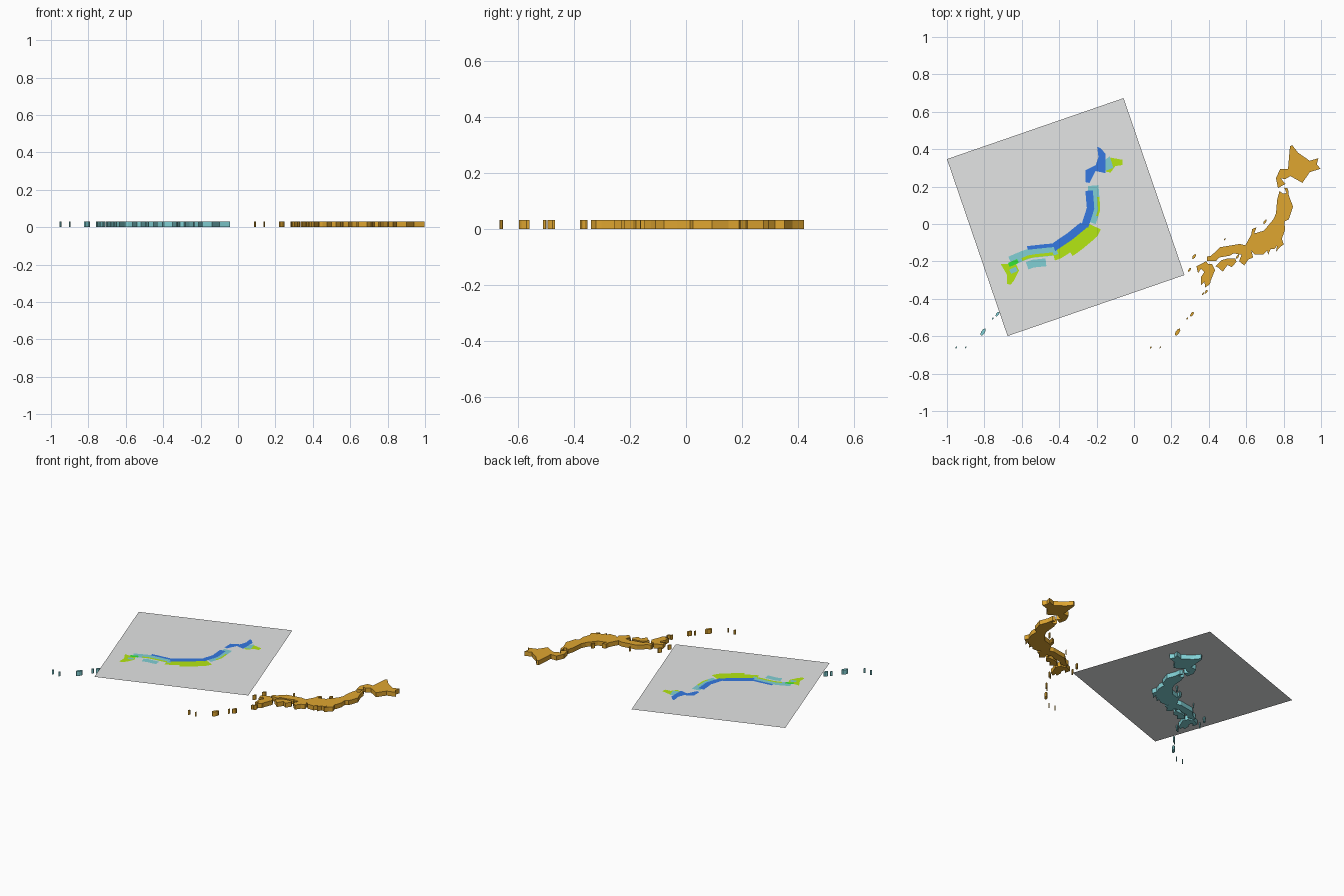
import bpy, bmesh, math
from mathutils import Vector

LAND_TOP = 0.031
COPY_SHIFT = -1.04      # offset of the second set of islands


def material(name, rgb):
    m = bpy.data.materials.new(name)
    m.diffuse_color = (*rgb, 1)
    return m


OCHRE = material("ochre", (0.74, 0.38, 0.03))
TEAL = material("teal", (0.22, 0.63, 0.66))
GREY = material("sheet grey", (0.77, 0.78, 0.78))
LIME = material("lime", (0.46, 0.80, 0.006))
BLUE = material("blue", (0.035, 0.19, 0.76))
GREEN = material("green", (0.035, 0.78, 0.035))


def project(lon, lat):
    """Mercator projection fitted to the model's size."""
    merc = math.degrees(math.asinh(math.tan(math.radians(lat))))
    return 0.846 + (lon - 141.94) * 0.0415, 0.422 - (51.22 - merc) * 0.041


def make_object(name, outlines, z, mat, height=0.0):
    """Flat outlines, optionally extruded upward, as one object."""
    bm = bmesh.new()
    for pts in outlines:
        face = bm.faces.new([bm.verts.new((x, y, z)) for x, y in pts])
        face.normal_update()
        if face.normal.z < 0:
            face.normal_flip()
        if height:
            ext = bmesh.ops.extrude_face_region(bm, geom=[face], use_keep_orig=True)
            top = [v for v in ext["geom"] if isinstance(v, bmesh.types.BMVert)]
            bmesh.ops.translate(bm, verts=top, vec=(0, 0, height))
    if height:
        bmesh.ops.recalc_face_normals(bm, faces=bm.faces[:])
    bmesh.ops.triangulate(bm, faces=[f for f in bm.faces if len(f.verts) > 4])
    me = bpy.data.meshes.new(name)
    bm.to_mesh(me)
    bm.free()
    me.materials.append(mat)
    ob = bpy.data.objects.new(name, me)
    bpy.context.collection.objects.link(ob)
    return ob


# Coastlines as longitude, latitude
north_island = [
    (141.94, 45.5), (142.7, 44.8), (144.2, 44.05), (145.3, 44.3), (145.1, 43.7),
    (145.6, 43.3), (144.2, 42.98), (143.25, 41.95), (141.7, 42.6), (141.0, 42.3),
    (140.4, 42.4), (141.1, 41.85), (140.1, 41.45), (139.85, 42.4), (140.4, 43.3),
    (141.4, 43.3), (141.65, 45.4)]

main_island = [
    (140.3, 41.15), (140.75, 40.9), (141.2, 40.95), (140.9, 41.5), (141.4, 41.4),
    (141.5, 40.7), (142.05, 39.6), (141.5, 38.3), (140.95, 38.1), (141, 37.2),
    (140.6, 36.3), (140.85, 35.72), (140.35, 35.4), (139.85, 34.92), (140, 35.6),
    (139.65, 35.2), (139.15, 35.2), (138.85, 34.62), (138.7, 35.05), (138.2, 34.6),
    (137.1, 34.62), (136.7, 35), (136.9, 34.3), (136.3, 34.1), (135.76, 33.45),
    (135.1, 33.9), (135.4, 34.6), (134.4, 34.75), (133.9, 34.5), (132.5, 34.3),
    (132.1, 33.9), (130.95, 33.95), (130.95, 34.4), (131.5, 34.5), (132.65, 35.4),
    (135.2, 35.75), (135.9, 35.6), (136.7, 36.8), (136.75, 37.3), (137.33, 37.5),
    (137.05, 36.85), (138.3, 37.15), (139.5, 38.3), (139.85, 38.9), (140, 40.3)]

south_island = [
    (130.85, 33.9), (131.1, 33.6), (131.6, 33.6), (132, 32.95), (131.45, 31.8),
    (131.35, 31.4), (130.7, 31), (130.65, 31.65), (130.2, 31.3), (130.2, 32.2),
    (130.6, 32.7), (130.2, 33.1), (129.8, 32.6), (129.6, 33.35)]

inner_island = [
    (132.05, 33.35), (132.8, 34), (133.6, 34.2), (134.6, 34.2), (134.75, 33.85),
    (134.15, 33.25), (133.6, 33.5), (133, 32.75), (132.45, 33.2)]

# Small islands: x, y, length; all lean along the chain
islets = [
    (.233, -.578, .046), (.31, -.482, .032), (.285, -.505, .016), (.14, -.66, .012),
    (.09, -.66, .016), (.370, -.372, .018), (.386, -.362, .026), (.297, -.245, .026),
    (.321, -.174, .032), (.485, -.081, .014), (.70, .012, .028), (.554, -.174, .026)]


def islet(x, y, length):
    """Slim seven-sided outline leaning north-east."""
    lean = Vector((0.55, 0.83))
    pts = []
    for i in range(7):
        a = math.tau * i / 7
        p = lean * math.cos(a) * length / 2 + lean.orthogonal() * math.sin(a) * length * 0.22
        pts.append((x + p.x, y + p.y))
    return pts


# Both sets of extruded islands
coasts = {"north_island": north_island, "main_island": main_island,
          "south_island": south_island, "inner_island": inner_island}
for label, dx, mat in (("ochre", 0, OCHRE), ("teal", COPY_SHIFT, TEAL)):
    shift = lambda pts: [(x + dx, y) for x, y in pts]
    for name, coast in coasts.items():
        make_object(f"{label}_{name}", [shift([project(*p) for p in coast])], 0, mat, LAND_TOP)
    make_object(f"{label}_islets", [shift(islet(*i)) for i in islets], 0, mat, LAND_TOP)

# Turned square sheet lying on the teal islands
make_object("map_sheet", [[(-0.056, 0.673), (-1.0, 0.347), (-0.676, -0.599), (0.27, -0.273)]],
            0.0316, GREY)

# Centre line of the painted main island, from south-west to north
spine = [Vector(p) for p in ((-.70, -.225), (-.56, -.165), (-.42, -.15), (-.33, -.09),
                             (-.245, -.02), (-.212, .08), (-.222, .205))]


def on_spine(t):
    t = min(max(t, 0), len(spine) - 1)
    i = min(int(t), len(spine) - 2)
    return spine[i].lerp(spine[i + 1], t - i)


def band(t0, t1, left, right):
    """Strip along the centre line between two side offsets."""
    sides = [[], []]
    steps = max(2, round((t1 - t0) * 4))
    for k in range(steps + 1):
        t = t0 + (t1 - t0) * k / steps
        n = (on_spine(t + 0.35) - on_spine(t - 0.35)).orthogonal().normalized()
        sides[0].append(tuple(on_spine(t) + n * left))
        sides[1].append(tuple(on_spine(t) + n * right))
    return sides[0] + sides[1][::-1]


# Painted zones of the north and south islands
north_blue = [(-.197, .413), (-.178, .405), (-.152, .375), (-.152, .272), (-.206, .283),
              (-.238, .219), (-.259, .224), (-.259, .288), (-.205, .315), (-.19, .358)]
north_lime = [(-.15, .345), (-.125, .355), (-.06, .343), (-.062, .315), (-.1, .31),
              (-.125, .275), (-.15, .28)]
north_teal = [(-.185, .32), (-.13, .362), (-.11, .3), (-.165, .28)]
south_lime = [(-.712, -.215), (-.63, -.215), (-.615, -.25), (-.64, -.3), (-.66, -.325),
              (-.68, -.32), (-.68, -.27)]

# Painted layers from bottom to top
layers = [
    ("lime_zones", LIME, [north_lime, south_lime, band(2.6, 4.2, .01, -.068),
                          band(1.9, 2.6, .02, -.045)]),
    ("teal_zones", TEAL, [north_teal, band(.3, 2.1, .035, -.018), band(4.3, 6, .025, -.032),
                          band(.8, 1.6, -.028, -.07), band(.15, .4, -.03, -.055)]),
    ("lime_strips", LIME, [band(.7, 1.9, 0, -.016), band(4.7, 5.5, -.02, -.032)]),
    ("blue_zones", BLUE, [north_blue, band(1, 2, .048, .028), band(2, 4, .048, .005),
                          band(4, 5.8, .04, 0)]),
    ("green_zones", GREEN, [band(.2, .55, .005, -.018)]),
]
for i, (name, mat, outlines) in enumerate(layers):
    make_object(name, outlines, 0.0319 + 0.0003 * i, mat)
